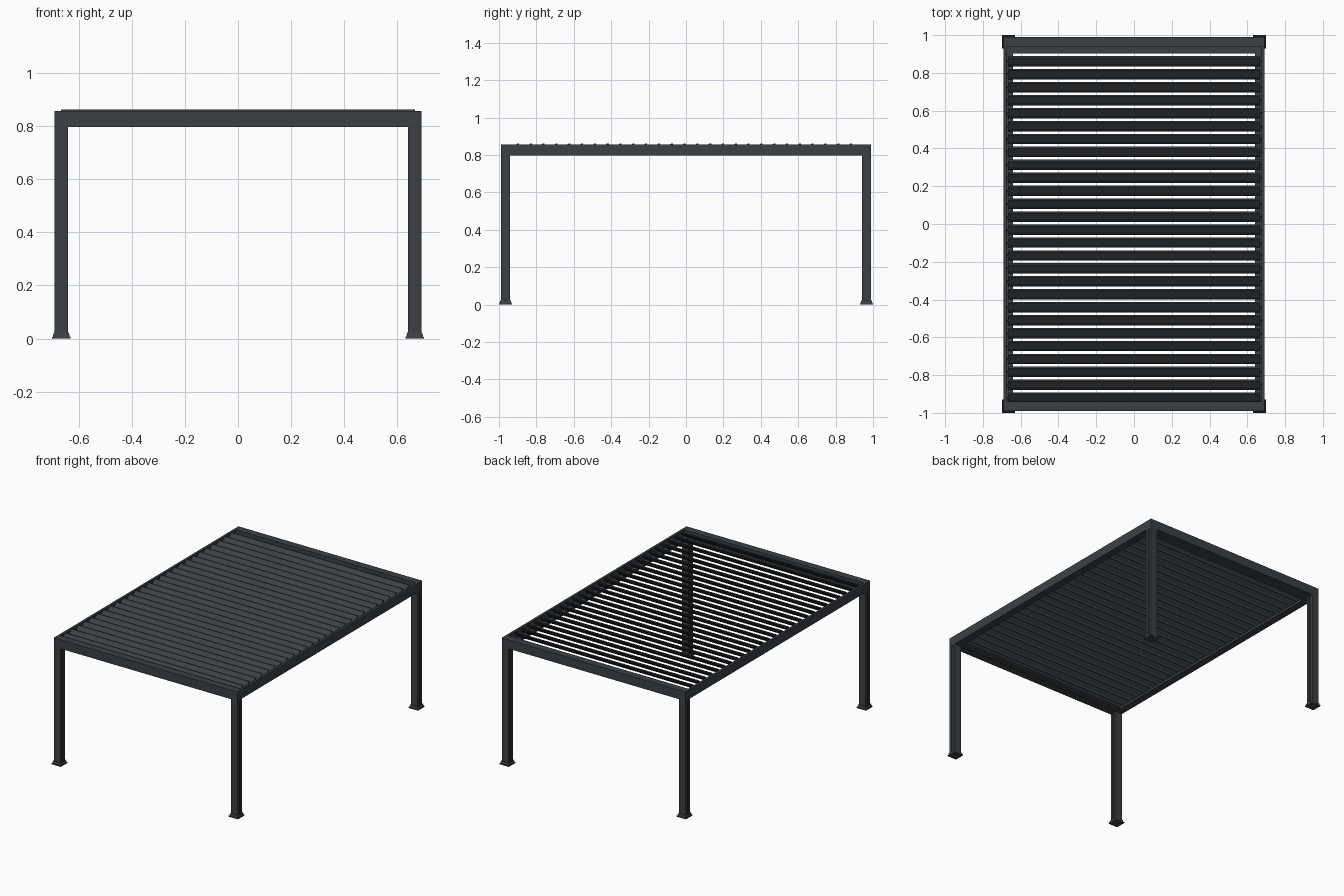
import bpy
import bmesh
from mathutils import Vector

cube = bpy.data.objects.get("Cube")
if cube:
    bpy.data.objects.remove(cube)


def make_material(name, color):
    mat = bpy.data.materials.new(name)
    mat.use_nodes = True
    mat.diffuse_color = color
    mat.node_tree.nodes["Principled BSDF"].inputs["Base Color"].default_value = color
    return mat


anthracite = make_material("anthracite", (0.044, 0.051, 0.058, 1))


def finish(name, bm):
    bmesh.ops.recalc_face_normals(bm, faces=bm.faces)
    mesh = bpy.data.meshes.new(name)
    bm.to_mesh(mesh)
    bm.free()
    mesh.materials.append(anthracite)
    obj = bpy.data.objects.new(name, mesh)
    bpy.context.collection.objects.link(obj)
    return obj


def box(name, low, high):
    low, high = Vector(low), Vector(high)
    bm = bmesh.new()
    bmesh.ops.create_cube(bm, size=1)
    for v in bm.verts:
        v.co = (low + high) / 2 + v.co * (high - low)
    return finish(name, bm)


def extrude(name, outline, direction):
    """Closed outline of 3D points swept along a direction."""
    bm = bmesh.new()
    face = bm.faces.new([bm.verts.new(p) for p in outline])
    moved = bmesh.ops.extrude_face_region(bm, geom=[face], use_keep_orig=True)
    verts = [g for g in moved["geom"] if isinstance(g, bmesh.types.BMVert)]
    bmesh.ops.translate(bm, verts=verts, vec=direction)
    return finish(name, bm)


POST_X, POST_Y, HALF = 0.665, 0.965, 0.025
BEAM_LOW, BEAM_TOP = 0.796, 0.857
OUT_X, OUT_Y = POST_X + HALF, POST_Y + HALF
IN_X, IN_Y = POST_X - HALF, POST_Y - HALF

# Posts with grooves on the side faces, plus flared feet
groove = [(HALF, -HALF), (HALF, -0.007), (HALF - 0.006, -0.007),
          (HALF - 0.006, 0.007), (HALF, 0.007), (HALF, HALF)]
section = groove + [(-x, -y) for x, y in groove]
for sx, side in ((-1, "right"), (1, "left")):
    for sy, end in ((-1, "front"), (1, "back")):
        x, y = sx * POST_X, sy * POST_Y
        tag = f"{end}_{side}"
        extrude(f"post_{tag}", [(x + a, y + b, 0.006) for a, b in section],
                (0, 0, BEAM_LOW - 0.004))
        box(f"corner_block_{tag}", (x - HALF, y - HALF, BEAM_LOW),
            (x + HALF, y + HALF, BEAM_TOP))
        box(f"base_plate_{tag}", (x - 0.035, y - 0.035, 0), (x + 0.035, y + 0.035, 0.006))
        shoe = box(f"post_shoe_{tag}", (x - 0.032, y - 0.032, 0.006),
                   (x + 0.032, y + 0.032, 0.022))
        for v in shoe.data.vertices:
            if v.co.z > 0.01:
                v.co.x = x + (v.co.x - x) * 0.88
                v.co.y = y + (v.co.y - y) * 0.88

# End beams with an inner gutter ledge
for s, end in ((-1, "front"), (1, "back")):
    profile = [(OUT_Y, BEAM_LOW), (OUT_Y, BEAM_TOP), (IN_Y, BEAM_TOP), (IN_Y, 0.808),
               (0.902, 0.808), (0.902, 0.798), (IN_Y, 0.798), (IN_Y, BEAM_LOW)]
    extrude(f"{end}_beam", [(-IN_X, s * y, z) for y, z in profile], (2 * IN_X, 0, 0))

# Side beams: tall outer wall and a low ledge carrying the louvers
for s, side in ((-1, "right"), (1, "left")):
    profile = [(OUT_X, BEAM_LOW), (OUT_X, BEAM_TOP), (0.674, BEAM_TOP),
               (0.674, 0.812), (IN_X, 0.812), (IN_X, BEAM_LOW)]
    extrude(f"{side}_beam", [(s * x, -IN_Y, z) for x, z in profile], (0, 2 * IN_Y, 0))

# Tilted louvers, rising toward the back, with pivot pins at both ends
COUNT, FIRST, PITCH = 27, -0.92, 0.0685
blade = [(-0.0275, 0.812), (-0.0275, 0.818), (-0.015, 0.834), (0.003, 0.848),
         (0.019, 0.862), (0.0275, 0.862), (0.0275, 0.857), (0.016, 0.846),
         (0.005, 0.833), (-0.012, 0.822), (-0.021, 0.812)]
for i in range(COUNT):
    y = FIRST + i * PITCH
    extrude(f"louver_{i + 1}", [(-0.667, y + a, z) for a, z in blade], (1.334, 0, 0))
    for s, side in ((-1, "right"), (1, "left")):
        bpy.ops.mesh.primitive_cylinder_add(
            vertices=8, radius=0.004, depth=0.014,
            location=(s * 0.669, y, 0.836), rotation=(0, 1.5708, 0))
        pin = bpy.context.object
        pin.name = f"pivot_pin_{side}_{i + 1}"
        pin.data.materials.append(anthracite)
